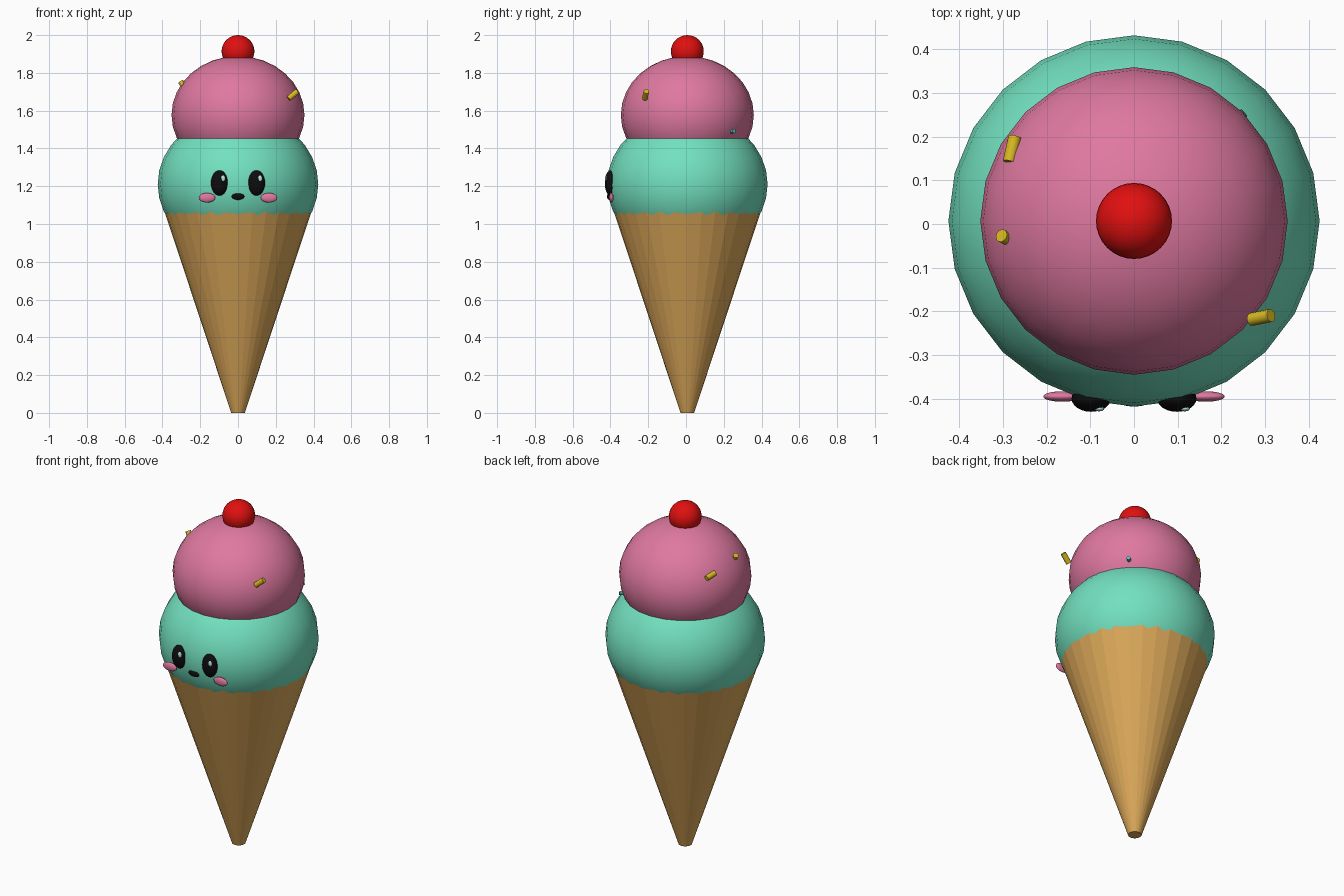
import bpy
from mathutils import Vector

cube = bpy.data.objects.get("Cube")
if cube:
    bpy.data.objects.remove(cube, do_unlink=True)

CY = 0.007  # depth of the central axis


def material(name, r, g, b):
    mat = bpy.data.materials.new(name)
    mat.use_nodes = True
    mat.diffuse_color = (r, g, b, 1)
    mat.node_tree.nodes["Principled BSDF"].inputs["Base Color"].default_value = (r, g, b, 1)
    return mat


waffle = material("waffle", 0.71, 0.39, 0.10)
mint = material("mint", 0.17, 0.75, 0.52)
pink = material("pink", 0.74, 0.19, 0.35)
red = material("cherry red", 0.75, 0.005, 0.005)
black = material("black", 0.004, 0.004, 0.004)
yellow = material("yellow", 0.68, 0.48, 0.015)
pale = material("pale mint", 0.5, 0.82, 0.75)
teal = material("teal", 0.1, 0.6, 0.55)


def finish(name, mat):
    obj = bpy.context.object
    obj.name = name
    obj.data.materials.append(mat)
    return obj


def ball(name, centre, radii, mat, segments=24, rings=16):
    bpy.ops.mesh.primitive_uv_sphere_add(segments=segments, ring_count=rings, radius=1, location=centre)
    obj = finish(name, mat)
    obj.scale = radii
    bpy.ops.object.transform_apply(location=False, rotation=False, scale=True)
    bpy.ops.object.shade_smooth()
    return obj


def sprinkle(name, centre, direction, length, mat, radius=0.015):
    bpy.ops.mesh.primitive_cylinder_add(vertices=12, radius=radius, depth=length, location=centre)
    obj = finish(name, mat)
    obj.rotation_mode = 'QUATERNION'
    obj.rotation_quaternion = Vector(direction).to_track_quat('Z', 'Y')
    bpy.ops.object.shade_smooth_by_angle()


# Cone, flat-sided, with its rim tucked into the lower scoop
height = 1.12
bpy.ops.mesh.primitive_cone_add(vertices=32, radius1=0.036, radius2=0.407,
                                depth=height, location=(0, CY, height / 2))
finish("cone", waffle)

# Scoops and cherry
ball("lower_scoop", (0, CY, 1.21), (0.425, 0.425, 0.376), mint)
ball("upper_scoop", (0, CY, 1.577), (0.352, 0.352, 0.312), pink)
ball("cherry", (0, CY, 1.914), (0.087, 0.087, 0.086), red, 32, 16)

# Face
for side, s in (("left", 1), ("right", -1)):
    ball(side + "_eye", (s * 0.098, -0.4, 1.217), (0.045, 0.03, 0.067), black)
    ball(side + "_eye_highlight", (s * 0.098 + 0.018, -0.423, 1.241), (0.012, 0.006, 0.017), pale, 16, 8)
    ball(side + "_cheek", (s * 0.164, -0.395, 1.139), (0.044, 0.012, 0.025), pink)
ball("mouth", (0, -0.406, 1.146), (0.034, 0.012, 0.018), black)

# Sprinkles
sprinkle("left_sprinkle", (0.291, -0.214, 1.683), (0.05, 0.01, 0.042), 0.06, yellow)
sprinkle("back_sprinkle", (-0.279, 0.171, 1.703), (-0.012, -0.055, 0.012), 0.06, yellow)
sprinkle("right_sprinkle", (-0.293, -0.032, 1.737), (-0.4, 0.2, 0.6), 0.04, yellow)
sprinkle("small_sprinkle", (0.237, 0.242, 1.49), (0.6, 0.5, 0.1), 0.04, teal, 0.011)
